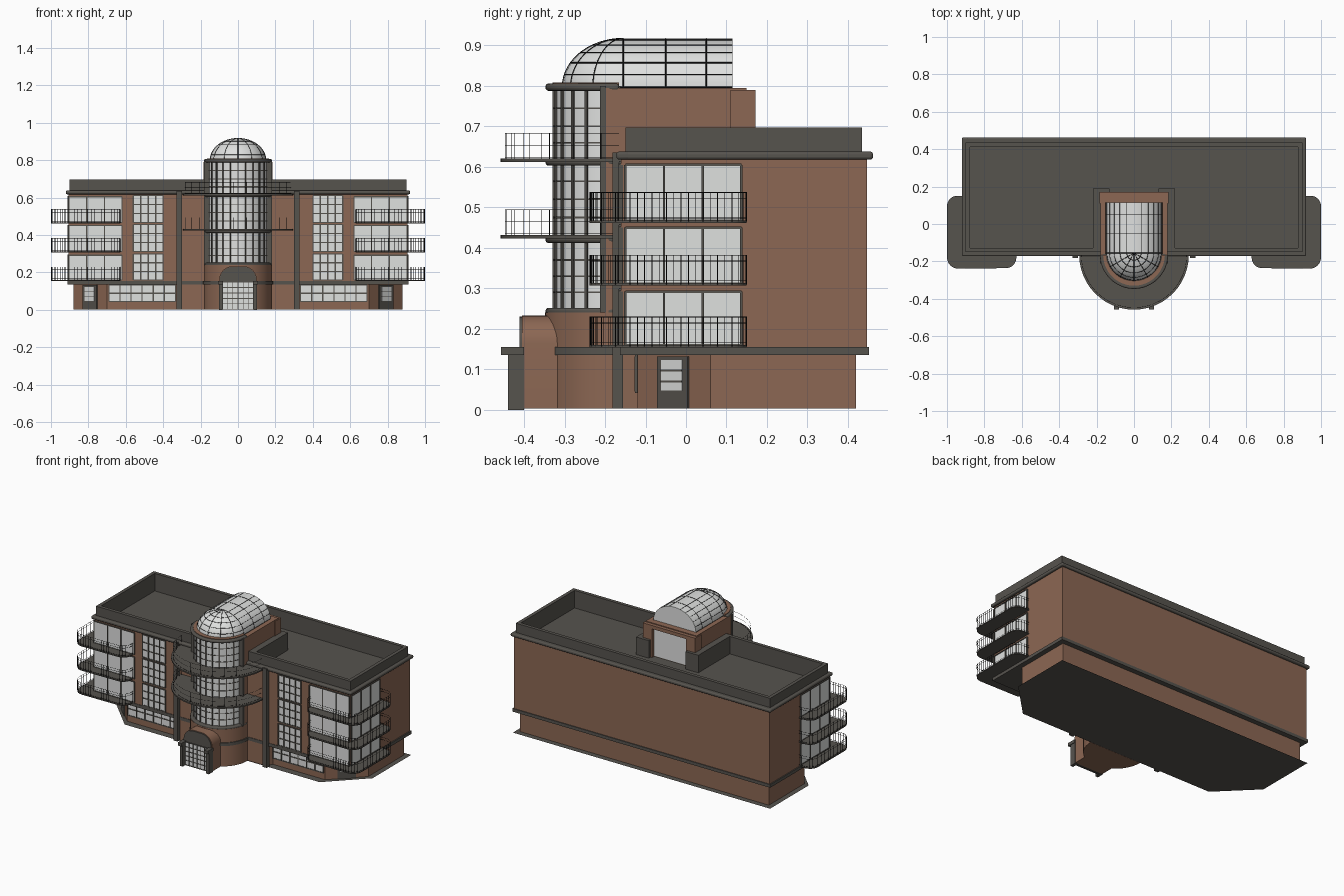
import bpy, bmesh, math
from mathutils import Vector

if "Cube" in bpy.data.objects:
    bpy.data.objects.remove(bpy.data.objects["Cube"])

def material(name, c):
    m = bpy.data.materials.new(name)
    m.diffuse_color = (*c, 1)
    m.use_nodes = True
    m.node_tree.nodes["Principled BSDF"].inputs["Base Color"].default_value = m.diffuse_color
    return m

BRICK = material("brick brown", (0.262, 0.136, 0.087))
GREY = material("stone grey", (0.094, 0.087, 0.076))
GLASS = material("pale glass", (0.74, 0.75, 0.74))
BLACK = material("rail black", (0.012, 0.012, 0.012))
parts = {}

def part(name, mat):
    if name not in parts:
        parts[name] = (bmesh.new(), mat)
    return parts[name][0]

def prism(name, mat, outline, z0, z1):
    bm = part(name, mat)
    lo = [bm.verts.new((x, y, z0)) for x, y in outline]
    hi = [bm.verts.new((x, y, z1)) for x, y in outline]
    n = len(lo)
    bm.faces.new(lo[::-1])
    bm.faces.new(hi)
    for i in range(n):
        j = (i + 1) % n
        bm.faces.new((lo[i], lo[j], hi[j], hi[i]))

def box(name, mat, x0, x1, y0, y1, z0, z1):
    prism(name, mat, [(x0, y0), (x1, y0), (x1, y1), (x0, y1)], z0, z1)

def box2(name, mat, x0, x1, *r):
    box(name, mat, x0, x1, *r)
    box(name, mat, -x1, -x0, *r)

def ring(name, mat, x, y0, y1, t, z0, z1):
    # wall running round the roof, interrupted by the tower at the front
    box2(name, mat, .17, x, y0, y0 + t, z0, z1)
    box2(name, mat, x - t, x, y0, y1, z0, z1)
    box(name, mat, -x, x, y1 - t, y1, z0, z1)

def panel(name, mat, p0, p1, z0, z1, depth):
    # thin plate standing on a wall line, thickened towards the outside
    p0, p1 = Vector(p0), Vector(p1)
    d = (p1 - p0).normalized()
    n = Vector((d.y, -d.x))
    prism(name, mat, [p0 + n * depth, p1 + n * depth, p1 - n * .004, p0 - n * .004], z0, z1)

def window(p0, p1, z0, z1, cols, rows, mirror=True, w=.003):
    p0, p1 = Vector(p0), Vector(p1)
    panel("window_glass", GLASS, p0, p1, z0, z1, .003)
    L = (p1 - p0).length
    d = (p1 - p0) / L
    for i in range(cols + 1):
        c = p0 + d * (L * i / cols)
        panel("window_frames", GREY, c - d * w, c + d * w, z0, z1, .007)
    for k in range(rows + 1):
        z = z0 + (z1 - z0) * k / rows
        panel("window_frames", GREY, p0, p1, z - w, z + w, .006)
    if mirror:
        window((-p1.x, p1.y), (-p0.x, p0.y), z0, z1, cols, rows, False, w)

def tubes(name, mat, lines, r):
    cu = bpy.data.curves.new(name, 'CURVE')
    cu.dimensions = '3D'
    cu.bevel_depth = r
    cu.bevel_resolution = 0
    for pts in lines:
        s = cu.splines.new('POLY')
        s.points.add(len(pts) - 1)
        for p, q in zip(s.points, pts):
            p.co = (*q, 1)
    tmp = bpy.data.objects.new(name, cu)
    bpy.context.collection.objects.link(tmp)
    me = bpy.data.meshes.new_from_object(tmp.evaluated_get(bpy.context.evaluated_depsgraph_get()))
    bpy.data.objects.remove(tmp)
    me.materials.clear()
    me.materials.append(mat)
    bpy.context.collection.objects.link(bpy.data.objects.new(name, me))

CY = -.165
def arc(r, n=24, cx=0, cy=CY, a0=180, a1=360):
    return [(cx + r * math.cos(math.radians(a0 + (a1 - a0) * i / n)),
             cy + r * math.sin(math.radians(a0 + (a1 - a0) * i / n))) for i in range(n + 1)]

def railing(path, z0, z1, step, levels):
    lines = [[(x, y, z0 + (z1 - z0) * f) for x, y in path] for f in levels]
    left = 0
    for a, b in zip(path, path[1:]):
        a, b = Vector(a), Vector(b)
        L = (b - a).length
        while left < L:
            p = a.lerp(b, left / L)
            lines.append([(p.x, p.y, z0), (p.x, p.y, z1)])
            left += step
        left -= L
    return lines

# ground floor with chamfered corners, and the flat pavement sheet below it
half = [(.31, -.16), (.33, -.12), (.70, -.12), (.88, .06), (.88, .42)]
prism("ground_floor_walls", BRICK, half + [(-x, y) for x, y in half[::-1]], .003, .14)
half = [(.69, -.16), (.91, .06), (.91, .45)]
bm = part("base_sheet", GREY)
bm.faces.new([bm.verts.new((x, y, 0)) for x, y in half + [(-x, y) for x, y in half[::-1]]])

# upper block, string course, cornice, sunken roof and parapet
box("upper_walls", BRICK, -.905, .905, -.16, .447, .15, .575)
ring("upper_wall_rim", BRICK, .905, -.16, .447, .02, .575, .63)
box("string_course", GREY, -.912, .912, -.163, .452, .135, .155)
ring("cornice", GREY, .92, -.172, .462, .036, .618, .638)
box("roof", GREY, -.895, .895, -.15, .435, .57, .585)
ring("parapet", GREY, .9, -.15, .435, .022, .58, .697)
box2("parapet", GREY, .13, .22, -.15, .19, .58, .697)
box2("pilasters", GREY, .30, .33, -.182, -.155, .003, .635)

# wing windows
for z0, z1 in ((.16, .292), (.312, .45), (.467, .605)):
    window((.62, -.16), (.903, -.16), z0, z1, 3, 1)
    window((.905, -.15), (.905, .137), z0, z1, 3, 1)
    window((.40, -.16), (.56, -.16), z0, z1 + .006, 4, 3)
window((.335, -.12), (.69, -.12), .045, .132, 6, 2)

# chamfer doors
for s in (1, -1):
    ends = [(s * .752, -.068), (s * .828, .008)][::s]
    panel("side_door_frames", GREY, *ends, .003, .132, .006)
    ends = [(s * .764, -.056), (s * .816, -.004)][::s]
    panel("side_door_glass", GLASS, *ends, .048, .123, .008)
    for z in (.07, .097):
        panel("side_door_bars", GREY, *ends, z - .002, z + .002, .010)

# corner balconies with dense railings
outline = ([(.63, -.15)] + arc(.055, 6, .685, -.18, 180, 270) +
           arc(.06, 6, .939, -.178, 270, 360) + arc(.055, 6, .944, .095, 0, 90) + [(.9, .15)])
rails = []
for z in (.157, .310, .465):
    for s in (1, -1):
        path = [(s * x, y) for x, y in outline]
        prism("corner_balcony_slabs", GREY, path + [(s * .9, -.15)], z - .003, z + .003)
        rails += railing(path, z, z + .072, .018, (.12, .8, 1))
tubes("corner_balcony_railings", BLACK, rails, .001)

# tower: brick base, body and glazed half drum
prism("tower_base", BRICK, arc(.183), .003, .24)
prism("tower_base_band", GREY, arc(.188), .135, .155)
box("tower_body", BRICK, -.18, .18, -.2, .15, .15, .795)
box2("tower_body", BRICK, .12, .185, .11, .172, .58, .79)
box("tower_back_lintel", BRICK, -.125, .125, .11, .172, .768, .79)
box("tower_back_door", GLASS, -.118, .118, .15, .156, .59, .766)
prism("tower_glass", GLASS, arc(.16), .24, .8)
for z0, z1 in ((.233, .252), (.412, .432), (.603, .62), (.788, .806)):
    prism("tower_rings", GREY, arc(.182), z0, z1)
for z in (.29, .33, .37, .475, .52, .565, .66, .70, .745):
    prism("tower_glazing_bars", GREY, arc(.1625), z - .002, z + .002)
for i in range(13):
    a = math.radians(180 + 15 * i)
    u, t = Vector((math.cos(a), math.sin(a))), Vector((-math.sin(a), math.cos(a))) * .0035
    c = Vector((0, CY))
    prism("tower_mullions", GREY, [c + u * .15 - t, c + u * .165 - t, c + u * .165 + t, c + u * .15 + t], .24, .8)
box2("tower_side_frames", GREY, .158, .183, -.212, -.198, .24, .8)
prism("tower_top", BRICK, arc(.165), .8, .809)

# tower balconies
rails = []
for z in (.428, .617):
    prism("tower_balcony_slabs", GREY, arc(.293), z - .005, z + .004)
    rails += railing(arc(.282), z, z + .066, .07, (.1, .55, 1))
tubes("tower_balcony_railings", BLACK, rails, .0008)

# glazed vault with rounded front
plan = [(1, .115, 0), (1, .05, 0), (1, -.05, 0)]
plan += [(math.cos(math.radians(a)), -.155, math.sin(math.radians(a))) for a in range(0, 181, 10)]
plan += [(-1, -.05, 0), (-1, .05, 0), (-1, .115, 0)]
def vault(i, e, k=1):
    x, y, s = plan[i]
    c = .15 * math.cos(math.radians(e)) * k
    return (x * c, y - s * c, .797 + .12 * k * math.sin(math.radians(e)))
bm = part("vault_glass", GLASS)
N = len(plan)
grid = [[bm.verts.new(vault(i, e)) for i in range(N)] for e in range(0, 91, 6)]
for a, b in zip(grid, grid[1:]):
    for i in range(N - 1):
        bm.faces.new((a[i], b[i], b[i + 1], a[i + 1]))
bm.faces.new([r[0] for r in grid] + [r[-1] for r in grid[-2::-1]])
ribs = [[vault(i, e, 1.002) for i in range(N)] for e in (0, 15, 30, 45, 60, 75)]
ribs += [[vault(i, e, 1.002) for e in range(0, 91, 6)] for i in (1, 2, 3, 6, 9, 12, 15, 18, 21, 22, 23)]
tubes("vault_ribs", BLACK, ribs, .0015)

# entrance porch with arched top
def arch(name, mat, w, top, r, y0, y1):
    bm = part(name, mat)
    prof = [(-w, .003), (w, .003)] + [(x, z) for x, z in arc(r, 8, w - r, top - r, 0, 90)]
    prof += [(x, z) for x, z in arc(r, 8, r - w, top - r, 90, 180)]
    f = bm.faces.new([bm.verts.new((x, y0, z)) for x, z in prof])
    ext = bmesh.ops.extrude_face_region(bm, geom=[f], use_keep_orig=True)["geom"]
    bmesh.ops.translate(bm, vec=(0, y1 - y0, 0), verts=[v for v in ext if isinstance(v, bmesh.types.BMVert)])

arch("porch_body", BRICK, .1, .233, .07, -.405, -.25)
arch("porch_arch_face", GREY, .097, .23, .068, -.411, -.40)
box2("porch_posts", GREY, .083, .102, -.44, -.40, 0, .14)
box2("porch_caps", GREY, .08, .106, -.457, -.40, .135, .155)
window((-.083, -.411), (.083, -.411), .003, .148, 6, 5, False, .002)

# turn the collected geometry into objects
for name, (bm, mat) in parts.items():
    bmesh.ops.recalc_face_normals(bm, faces=bm.faces)
    me = bpy.data.meshes.new(name)
    bm.to_mesh(me)
    bm.free()
    me.materials.append(mat)
    ob = bpy.data.objects.new(name, me)
    bpy.context.collection.objects.link(ob)
    if name in ("cornice", "tower_rings"):
        m = ob.modifiers.new("round_edge", 'BEVEL')
        m.width, m.segments, m.limit_method = .007, 3, 'ANGLE'
    if name.startswith(("tower", "vault", "porch", "corner_balcony", "cornice")):
        bpy.ops.object.select_all(action='DESELECT')
        ob.select_set(True)
        bpy.context.view_layer.objects.active = ob
        bpy.ops.object.shade_smooth_by_angle(angle=math.radians(32))
